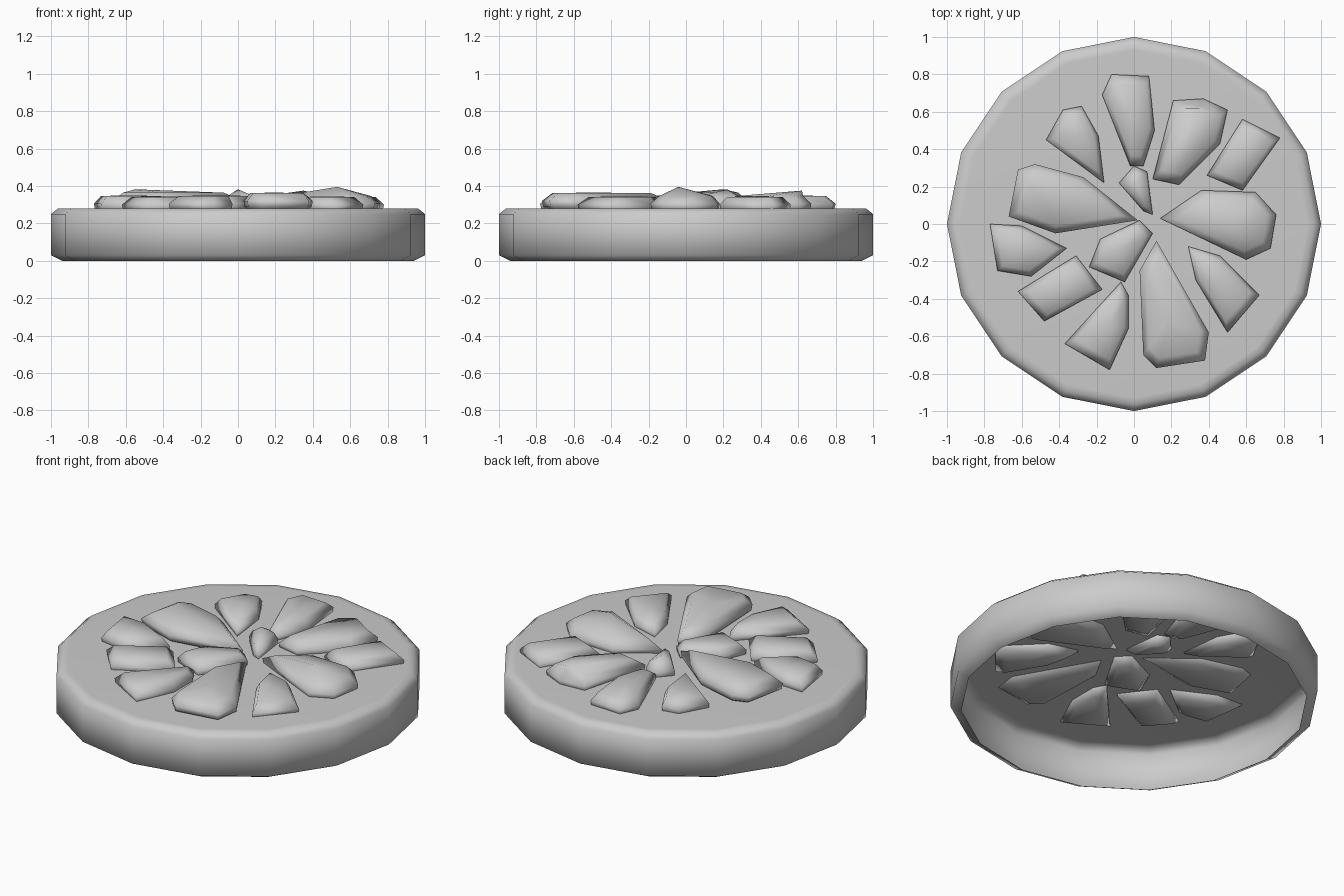
import bpy, bmesh, math
from mathutils import Vector

if "Cube" in bpy.data.objects:
    bpy.data.objects.remove(bpy.data.objects["Cube"])

grey = bpy.data.materials.new("stone grey")
grey.diffuse_color = (0.6, 0.6, 0.6, 1)
grey.use_nodes = True
grey.node_tree.nodes["Principled BSDF"].inputs["Base Color"].default_value = grey.diffuse_color


def make(name, bm):
    mesh = bpy.data.meshes.new(name)
    bm.to_mesh(mesh)
    bm.free()
    obj = bpy.data.objects.new(name, mesh)
    bpy.context.collection.objects.link(obj)
    mesh.materials.append(grey)
    mesh.shade_smooth()
    return obj


def loft(bm, rings):
    """Join successive vertex rings with quads."""
    rows = [[bm.verts.new(p) for p in ring] for ring in rings]
    for a, b in zip(rows, rows[1:]):
        for i in range(len(a)):
            j = (i + 1) % len(a)
            bm.faces.new((a[i], a[j], b[j], b[i]))
    return rows


# Base: sixteen-sided shell, open underneath, with chamfered rims
SIDES = 16
bm = bmesh.new()
profile = [(0.94, 0), (1, 0.03), (1, 0.25), (0.965, 0.278), (0.93, 0.28)]
rows = loft(bm, [[(r * math.cos(math.tau * i / SIDES), r * math.sin(math.tau * i / SIDES), z)
                  for i in range(SIDES)] for r, z in profile])
bm.faces.new(rows[-1])
make("base", bm)


# Stones: rounded pebbles set into the top, some with a raised point
def stone(name, outline, top=0.345, peak=None):
    pts = [Vector(p) for p in outline]
    mid = sum(pts, Vector((0, 0))) / len(pts)
    rings = []
    for scale, drop in ((0.72, 0.11), (0.97, 0.078), (1, 0.045), (0.78, 0.004)):
        rings.append([(*(mid + (p - mid) * scale), top - drop) for p in pts])
    bm = bmesh.new()
    rows = loft(bm, rings)
    bm.faces.new(rows[0])
    tip = bm.verts.new(peak or (*mid, top))
    ring = rows[-1]
    for i in range(len(ring)):
        bm.faces.new((ring[i], ring[(i + 1) % len(ring)], tip))
    bmesh.ops.recalc_face_normals(bm, faces=bm.faces)
    make(name, bm)


stone("back_stone", [(-.12, .8), (.08, .79), (.11, .5), (.05, .31), (-.02, .31), (-.17, .69)], .35)
stone("back_right_stone", [(.21, .66), (.37, .67), (.5, .61), (.46, .43), (.24, .21), (.1, .24)],
      .35, (.35, .62, .375))
stone("outer_right_stone", [(.58, .56), (.78, .46), (.58, .18), (.39, .26)])
stone("right_stone", [(.14, .03), (.36, .18), (.65, .17), (.76, .05), (.73, -.13), (.6, -.19)],
      .35, (.53, -.04, .395))
stone("front_right_stone", [(.29, -.12), (.46, -.17), (.67, -.38), (.5, -.58), (.33, -.3)])
stone("front_long_stone", [(.12, -.09), (.4, -.58), (.38, -.73), (.12, -.77), (.05, -.7), (.03, -.25)], .365)
stone("front_stone", [(-.07, -.31), (-.03, -.38), (-.03, -.56), (-.13, -.78), (-.37, -.64)], .35)
stone("front_left_stone", [(-.31, -.17), (-.17, -.35), (-.48, -.52), (-.62, -.36)])
stone("outer_left_stone", [(-.77, 0), (-.6, -.01), (-.36, -.13), (-.55, -.28), (-.73, -.25)], .35)
stone("left_long_stone", [(-.53, .32), (-.27, .25), (.02, .02), (-.42, -.05), (-.67, .04), (-.62, .29)],
      .368, (-.55, .2, .382))
stone("back_left_stone", [(-.28, .63), (-.19, .47), (-.16, .22), (-.47, .45), (-.38, .61)], .35)
stone("centre_stone", [(0, .31), (.07, .28), (.1, .05), (.05, .07), (-.08, .22)], .35, (0, .22, .382))
stone("inner_front_stone", [(.03, .02), (.1, -.05), (-.05, -.31), (-.24, -.23), (-.18, -.08)], .35)
